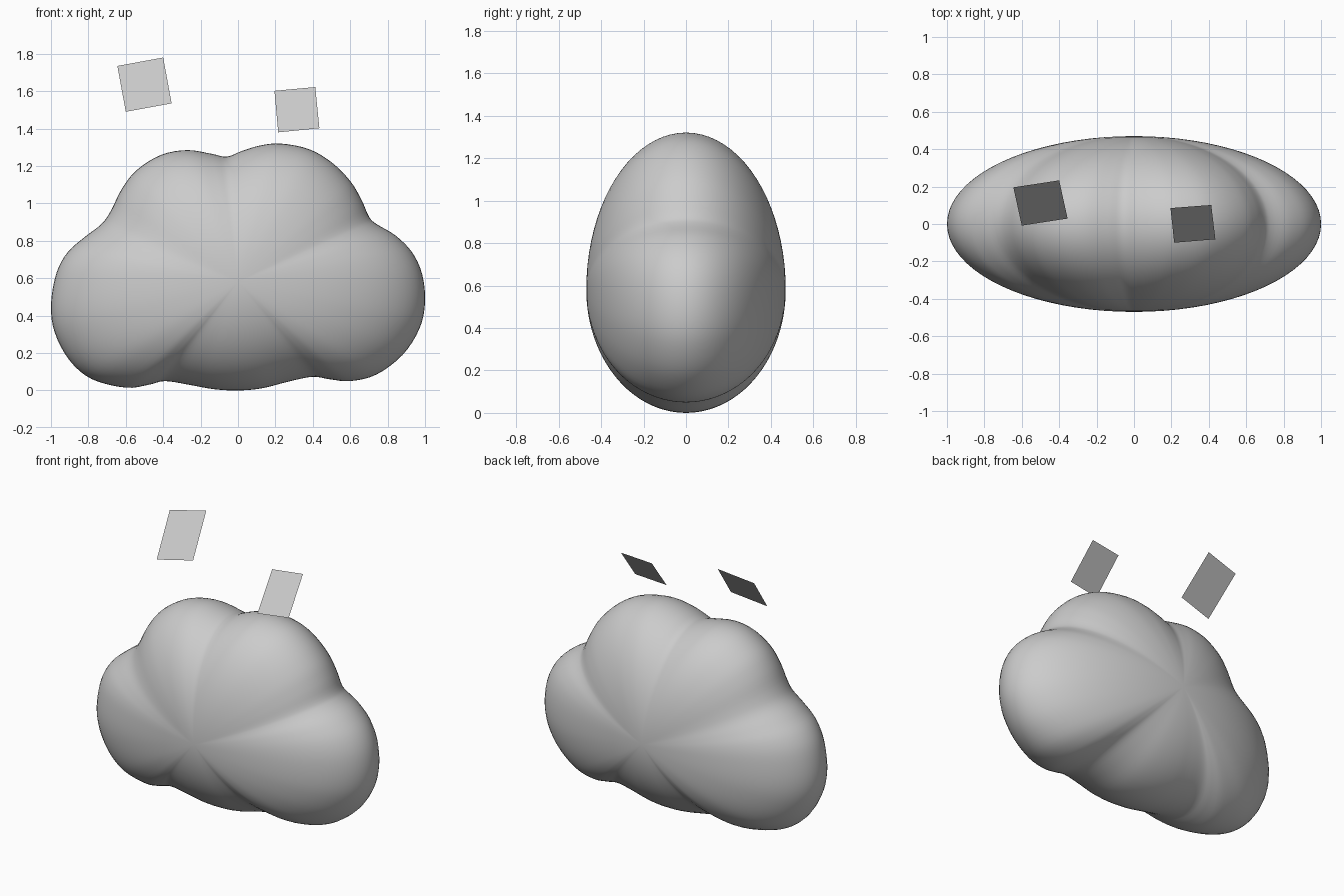
import bpy, bmesh, math
from mathutils import Vector

if "Cube" in bpy.data.objects:
    bpy.data.objects.remove(bpy.data.objects["Cube"])

# Front outline of the cloud (x, z), counter-clockwise from the right
OUTLINE = [(1.0, .47), (.985, .62), (.93, .74), (.84, .83), (.74, .89), (.70, .93),
           (.66, 1.02), (.60, 1.12), (.50, 1.22), (.38, 1.29), (.23, 1.32), (.12, 1.31),
           (.02, 1.28), (-.06, 1.25), (-.14, 1.265), (-.27, 1.285), (-.41, 1.26),
           (-.54, 1.18), (-.62, 1.08), (-.68, .96), (-.73, .89), (-.82, .82), (-.91, .74),
           (-.97, .63), (-1.0, .46), (-.98, .31), (-.90, .16), (-.78, .06), (-.60, .015),
           (-.48, .03), (-.39, .05), (-.26, .03), (-.13, .007), (0, 0), (.13, .012),
           (.28, .05), (.40, .073), (.49, .06), (.60, .05), (.74, .085), (.88, .19),
           (.97, .33)]
CENTRE = Vector((0, .58))
DEPTH = .47
RINGS = 40


def smooth_loop(points, steps):
    """Closed Catmull-Rom curve through the points."""
    p = [Vector(q) for q in points]
    n, out = len(p), []
    for i in range(n):
        a, b, c, d = p[i - 1], p[i], p[(i + 1) % n], p[(i + 2) % n]
        for k in range(steps):
            t = k / steps
            out.append(.5 * (2 * b + (c - a) * t + (2 * a - 5 * b + 4 * c - d) * t * t
                             + (3 * b - a - 3 * c + d) * t ** 3))
    return out


def add_object(name, bm):
    mesh = bpy.data.meshes.new(name)
    bm.to_mesh(mesh)
    bm.free()
    ob = bpy.data.objects.new(name, mesh)
    bpy.context.collection.objects.link(ob)
    return ob


# Cloud: outline inflated into a rounded body, front pole to back pole
bm = bmesh.new()
loop = smooth_loop(OUTLINE, 4)
front = bm.verts.new((CENTRE.x, -DEPTH, CENTRE.y))
back = bm.verts.new((CENTRE.x, DEPTH, CENTRE.y))
rings = []
for r in range(1, RINGS):
    phi = math.pi * r / RINGS
    ring = []
    for p in loop:
        q = CENTRE + (p - CENTRE) * math.sin(phi)
        ring.append(bm.verts.new((q.x, -DEPTH * math.cos(phi), q.y)))
    rings.append(ring)
n = len(loop)
for i in range(n):
    j = (i + 1) % n
    bm.faces.new((front, rings[0][i], rings[0][j]))
    bm.faces.new((back, rings[-1][j], rings[-1][i]))
    for a, b in zip(rings, rings[1:]):
        bm.faces.new((a[i], b[i], b[j], a[j]))
bmesh.ops.recalc_face_normals(bm, faces=bm.faces)
for f in bm.faces:
    f.smooth = True
add_object("cloud", bm)


# Two floating cards lying in one tilted plane
def card(name, corners):
    bm = bmesh.new()
    bm.faces.new([bm.verts.new((x, (z - 1.5) / 1.2, z)) for x, z in corners])
    add_object(name, bm)


card("left_card", [(-.60, 1.49), (-.355, 1.535), (-.40, 1.78), (-.645, 1.735)])
card("right_card", [(.215, 1.38), (.435, 1.402), (.413, 1.622), (.195, 1.602)])
